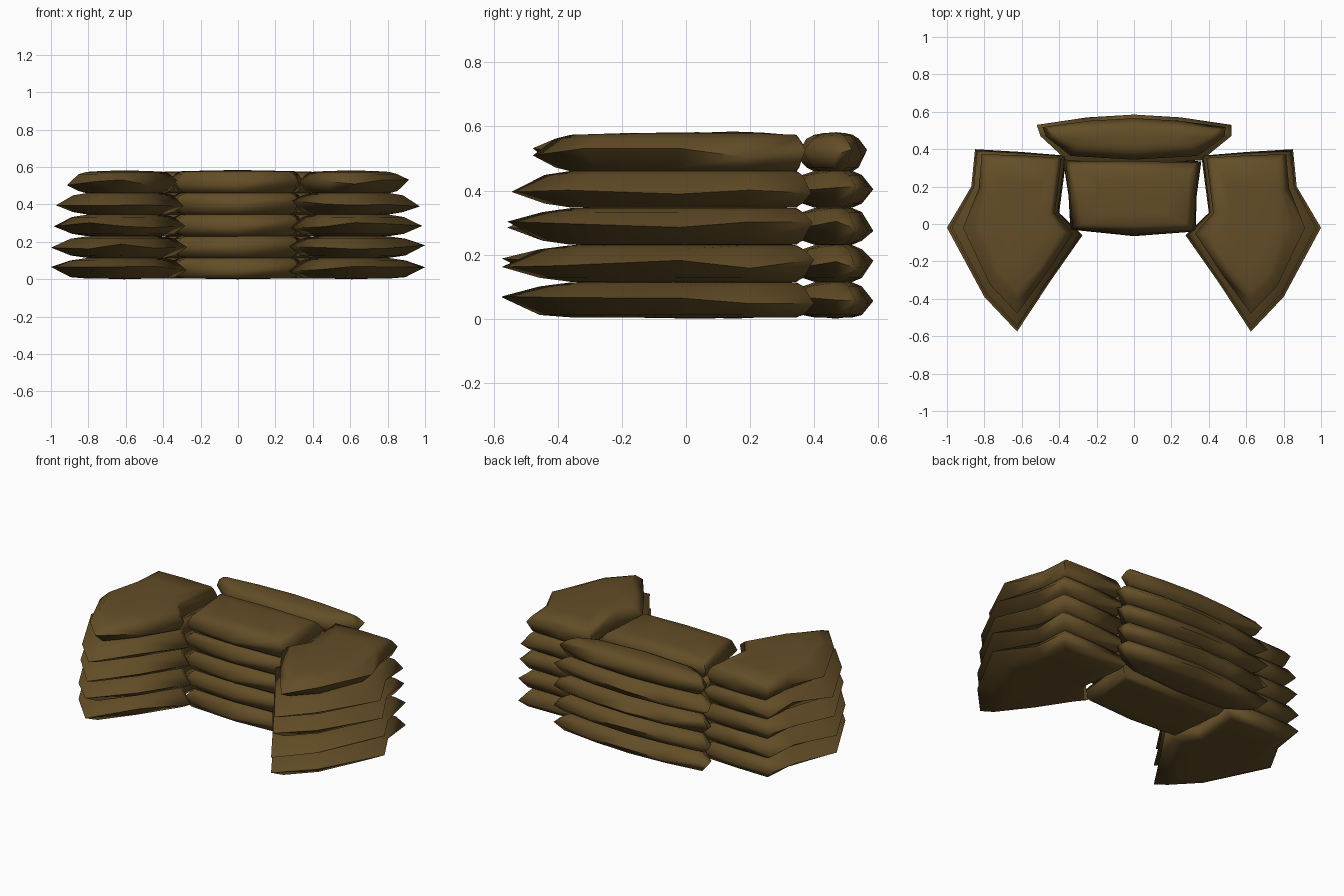
import bpy, bmesh, random
from mathutils import Vector

if "Cube" in bpy.data.objects:
    bpy.data.objects.remove(bpy.data.objects["Cube"])

random.seed(4)
canvas = bpy.data.materials.new("brown canvas")
canvas.diffuse_color = (0.125, 0.075, 0.02, 1)
canvas.use_nodes = True
canvas.node_tree.nodes["Principled BSDF"].inputs["Base Color"].default_value = canvas.diffuse_color

# Plan outlines: widest seam of a bag, and the flatter face above / below it
SIDE_SEAM = [(0.85, 0.40), (0.60, 0.385), (0.36, 0.365), (0.40, 0.06), (0.275, -0.06), (0.45, -0.31),
             (0.625, -0.575), (0.80, -0.39), (1.0, -0.02), (0.87, 0.20)]
SIDE_FACE = [(0.77, 0.34), (0.60, 0.345), (0.42, 0.34), (0.45, 0.06), (0.39, -0.04), (0.51, -0.24),
             (0.625, -0.36), (0.73, -0.25), (0.81, -0.02), (0.78, 0.18)]
MID_SEAM = [(0.36, 0.335), (0.0, 0.345), (-0.38, 0.345), (-0.35, 0.15), (-0.34, -0.03),
            (0.0, -0.065), (0.33, -0.04), (0.335, 0.15)]
MID_FACE = [(0.30, 0.29), (0.0, 0.30), (-0.31, 0.29), (-0.30, 0.15), (-0.28, 0.0),
            (0.0, -0.01), (0.28, 0.0), (0.29, 0.15)]
BACK_SEAM = [(0.52, 0.53), (0.25, 0.57), (0.0, 0.585), (-0.25, 0.57), (-0.52, 0.53), (-0.50, 0.47),
             (-0.36, 0.34), (0.0, 0.32), (0.36, 0.34), (0.52, 0.47)]
BACK_FACE = [(0.42, 0.49), (0.22, 0.51), (0.0, 0.52), (-0.22, 0.51), (-0.42, 0.49), (-0.40, 0.46),
             (-0.29, 0.42), (0.0, 0.40), (0.29, 0.42), (0.40, 0.46)]


def sandbag(name, seam, face, z, half, shrink, mirror=1):
    """Pillow lofted between seam and face outlines, with slight creasing."""
    n = len(seam)
    centre = sum((Vector(p) for p in face), Vector((0, 0))) / n
    wob = [random.uniform(-0.016, 0.016) for _ in range(n)]
    bm = bmesh.new()

    def ring(t, dz, scale=1.0):
        vs = []
        for i in range(n):
            p = Vector(seam[i]).lerp(Vector(face[i]), t)
            p = centre + (p - centre) * scale
            crease = wob[i] if abs(dz) < 0.5 else 0
            vs.append(bm.verts.new((p.x * mirror, p.y, max(0.004, z + dz * half + crease))))
        return vs

    rings = [ring(1, -0.96, 0.6), ring(1, -0.92), ring(0.55 + shrink / 2, -0.72),
             ring(shrink, 0),
             ring(0.55 + shrink / 2, 0.72), ring(1, 0.92), ring(1, 1.0, 0.6)]
    for a, b in zip(rings, rings[1:]):
        for i in range(n):
            j = (i + 1) % n
            bm.faces.new((a[i], a[j], b[j], b[i]))
    for r, dz in ((rings[0], -0.97), (rings[-1], 1.05)):
        c = bm.verts.new((centre.x * mirror, centre.y, max(0, z + dz * half)))
        for i in range(n):
            bm.faces.new((r[i], r[(i + 1) % n], c))
    bmesh.ops.recalc_face_normals(bm, faces=bm.faces)
    mesh = bpy.data.meshes.new(name)
    bm.to_mesh(mesh)
    bm.free()
    mesh.materials.append(canvas)
    ob = bpy.data.objects.new(name, mesh)
    bpy.context.collection.objects.link(ob)
    bpy.ops.object.select_all(action='DESELECT')
    ob.select_set(True)
    bpy.context.view_layer.objects.active = ob
    bpy.ops.object.shade_smooth_by_angle(angle=1.3)


# Five stacked layers, the top one slumped inward
levels = [(0.056, 0.0), (0.172, 0.0), (0.288, 0.08), (0.404, 0.14), (0.517, 0.45)]
for k, (z, shrink) in enumerate(levels, 1):
    sandbag(f"right_bag_{k}", SIDE_SEAM, SIDE_FACE, z, 0.062, shrink)
    sandbag(f"left_bag_{k}", SIDE_SEAM, SIDE_FACE, z, 0.062, shrink, -1)
    sandbag(f"middle_bag_{k}", MID_SEAM, MID_FACE, z, 0.064, shrink * 0.4)
    sandbag(f"back_bag_{k}", BACK_SEAM, BACK_FACE, z, 0.062, 0.3 * (k == 5))
